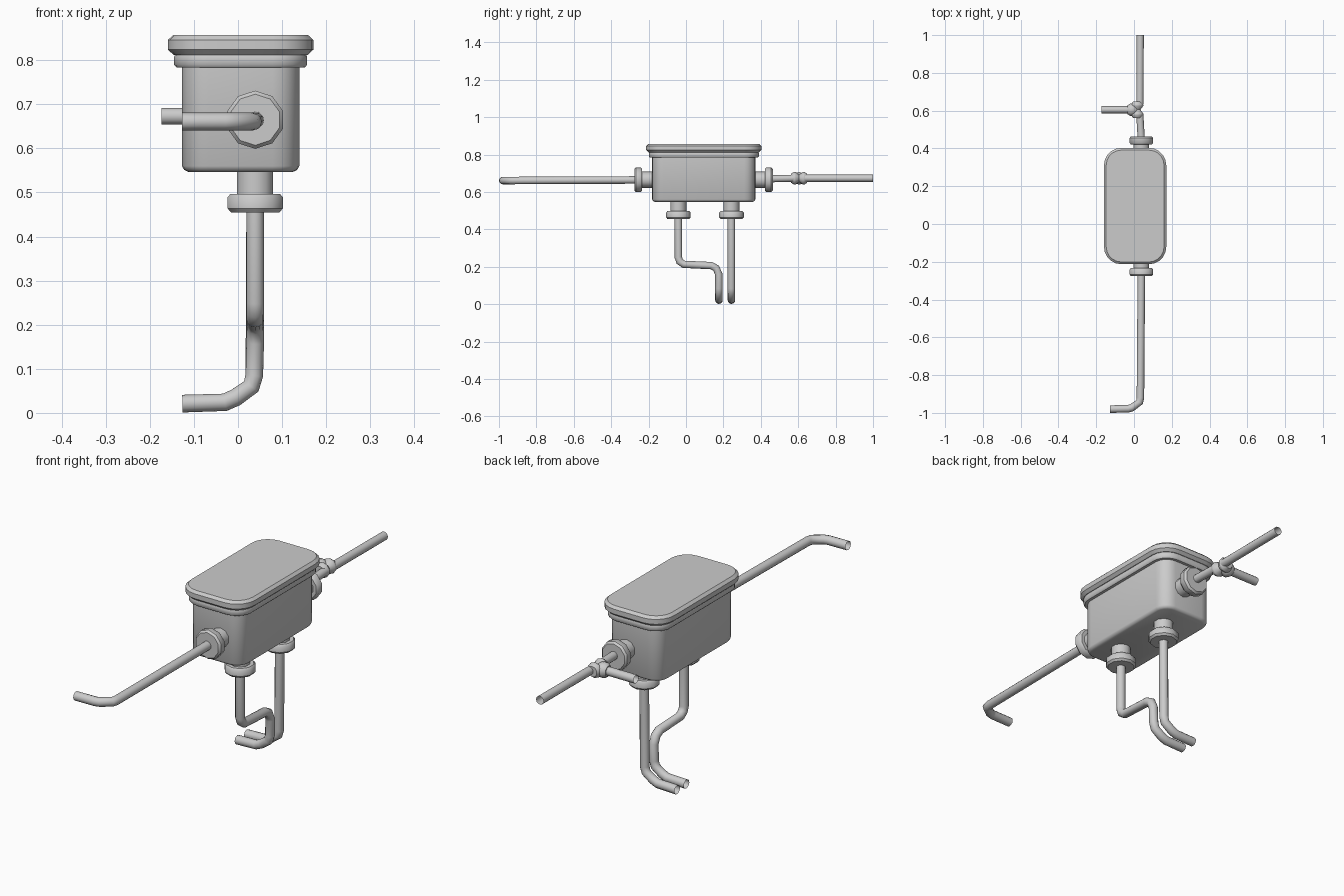
import bpy, bmesh, math
from mathutils import Vector

if "Cube" in bpy.data.objects:
    bpy.data.objects.remove(bpy.data.objects["Cube"])

CX, CY = 0.006, 0.095      # junction box centre
PX = 0.039                 # pipe line x


def finish(name, bm, angle=40):
    bmesh.ops.recalc_face_normals(bm, faces=bm.faces)
    me = bpy.data.meshes.new(name)
    bm.to_mesh(me)
    bm.free()
    ob = bpy.data.objects.new(name, me)
    bpy.context.collection.objects.link(ob)
    bpy.ops.object.select_all(action='DESELECT')
    ob.select_set(True)
    bpy.context.view_layer.objects.active = ob
    bpy.ops.object.shade_smooth_by_angle(angle=math.radians(angle))
    return ob


def loft(bm, rings, caps=True):
    loops = [[bm.verts.new(p) for p in r] for r in rings]
    n = len(loops[0])
    for a, b in zip(loops, loops[1:]):
        for i in range(n):
            bm.faces.new((a[i], a[(i + 1) % n], b[(i + 1) % n], b[i]))
    if caps:
        bm.faces.new(loops[0])
        bm.faces.new(loops[-1])


def rounded_ring(z, grow, hx=0.133, hy=0.276, r=0.06, seg=5):
    hx, hy, r = hx + grow, hy + grow, r + grow
    pts = []
    for k, (sx, sy) in enumerate([(1, 1), (-1, 1), (-1, -1), (1, -1)]):
        for s in range(seg + 1):
            a = math.pi / 2 * (k + s / seg)
            pts.append((CX + sx * (hx - r) + r * math.cos(a),
                        CY + sy * (hy - r) + r * math.sin(a), z))
    return pts


def box_part(name, profile):
    bm = bmesh.new()
    loft(bm, [rounded_ring(z, g) for z, g in profile])
    finish(name, bm)


def lathe(name, origin, axis, profile, sides=10):
    # profile: (distance along axis, radius)
    axis, origin = Vector(axis), Vector(origin)
    u = Vector((0, 1, 0)) if abs(axis.z) > 0.5 else Vector((0, 0, 1))
    v = axis.cross(u)
    bm = bmesh.new()
    loft(bm, [[origin + axis * d + r * (u * math.cos(2 * math.pi * i / sides)
              + v * math.sin(2 * math.pi * i / sides)) for i in range(sides)]
              for d, r in profile])
    finish(name, bm)


def pipe(name, points, radius=0.02):
    cu = bpy.data.curves.new(name, 'CURVE')
    cu.dimensions = '3D'
    cu.bevel_depth = radius
    cu.bevel_resolution = 4
    sp = cu.splines.new('POLY')
    sp.points.add(len(points) - 1)
    for p, co in zip(sp.points, points):
        p.co = (*co, 1)
    ob = bpy.data.objects.new(name, cu)
    bpy.context.collection.objects.link(ob)
    bpy.ops.object.select_all(action='DESELECT')
    ob.select_set(True)
    bpy.context.view_layer.objects.active = ob
    bpy.ops.object.convert(target='MESH')
    bpy.ops.object.shade_smooth_by_angle(angle=math.radians(50))


# Junction box: body, gasket rim and lid
box_part("box_body", [(0.547, -0.014), (0.551, -0.005), (0.560, 0), (0.79, 0)])
box_part("box_rim", [(0.784, 0.013), (0.790, 0.018), (0.808, 0.018), (0.814, 0.015)])
box_part("box_lid", [(0.812, 0.019), (0.824, 0.032), (0.846, 0.032), (0.857, 0.020)])

# Cable glands: neck plus chamfered collar, pointing out of the box
gland = [(-0.01, 0.043), (0.052, 0.043), (0.052, 0.059), (0.060, 0.066),
         (0.085, 0.066), (0.094, 0.058)]
for name, origin, axis in [
        ("gland_front", (PX, -0.182, 0.665), (0, -1, 0)),
        ("gland_back", (PX, 0.370, 0.665), (0, 1, 0)),
        ("gland_bottom_front", (PX, -0.041, 0.549), (0, 0, -1)),
        ("gland_bottom_back", (PX, 0.243, 0.549), (0, 0, -1))]:
    lathe(name, origin, axis, gland)

# Front pipe with an elbow to the left
pipe("pipe_front", [(PX, -0.26, 0.664), (0.034, -0.92, 0.661), (0.029, -0.943, 0.661),
                    (-0.012, -0.973, 0.661), (-0.03, -0.978, 0.661), (-0.127, -0.98, 0.661)])

# Back pipe in two runs, with a side branch
pipe("pipe_back_inner", [(PX, 0.44, 0.67), (0.031, 0.575, 0.673)], 0.019)
pipe("pipe_back_outer", [(0.031, 0.635, 0.673), (0.033, 1.0, 0.673)], 0.019)
pipe("pipe_branch", [(0.01, 0.605, 0.673), (-0.173, 0.605, 0.673)], 0.019)

# Tee fitting where the branch joins
lathe("tee_main", (0.017, 0.605, 0.673), (0, 1, 0),
      [(-0.043, 0.024), (-0.028, 0.034), (-0.02, 0.034), (0, 0.018),
       (0.02, 0.034), (0.028, 0.034), (0.043, 0.024)])
lathe("tee_branch_collar", (0.017, 0.605, 0.673), (-1, 0, 0),
      [(0, 0.02), (0.018, 0.034), (0.038, 0.034), (0.052, 0.024)])

# Bottom pipes, both bending left at the foot
foot = [(0.037, 0.085), (0.030, 0.060), (-0.005, 0.035), (-0.03, 0.024), (-0.126, 0.021)]
pipe("pipe_bottom_back", [(PX, 0.243, 0.47)] + [(x, 0.243, z) for x, z in foot])
pipe("pipe_bottom_front",
     [(PX, -0.041, 0.47), (PX, -0.041, 0.25), (PX, -0.034, 0.228), (PX, -0.012, 0.213),
      (PX, 0.135, 0.206), (PX, 0.161, 0.192), (PX, 0.175, 0.16)]
     + [(x, 0.176, z) for x, z in foot])
